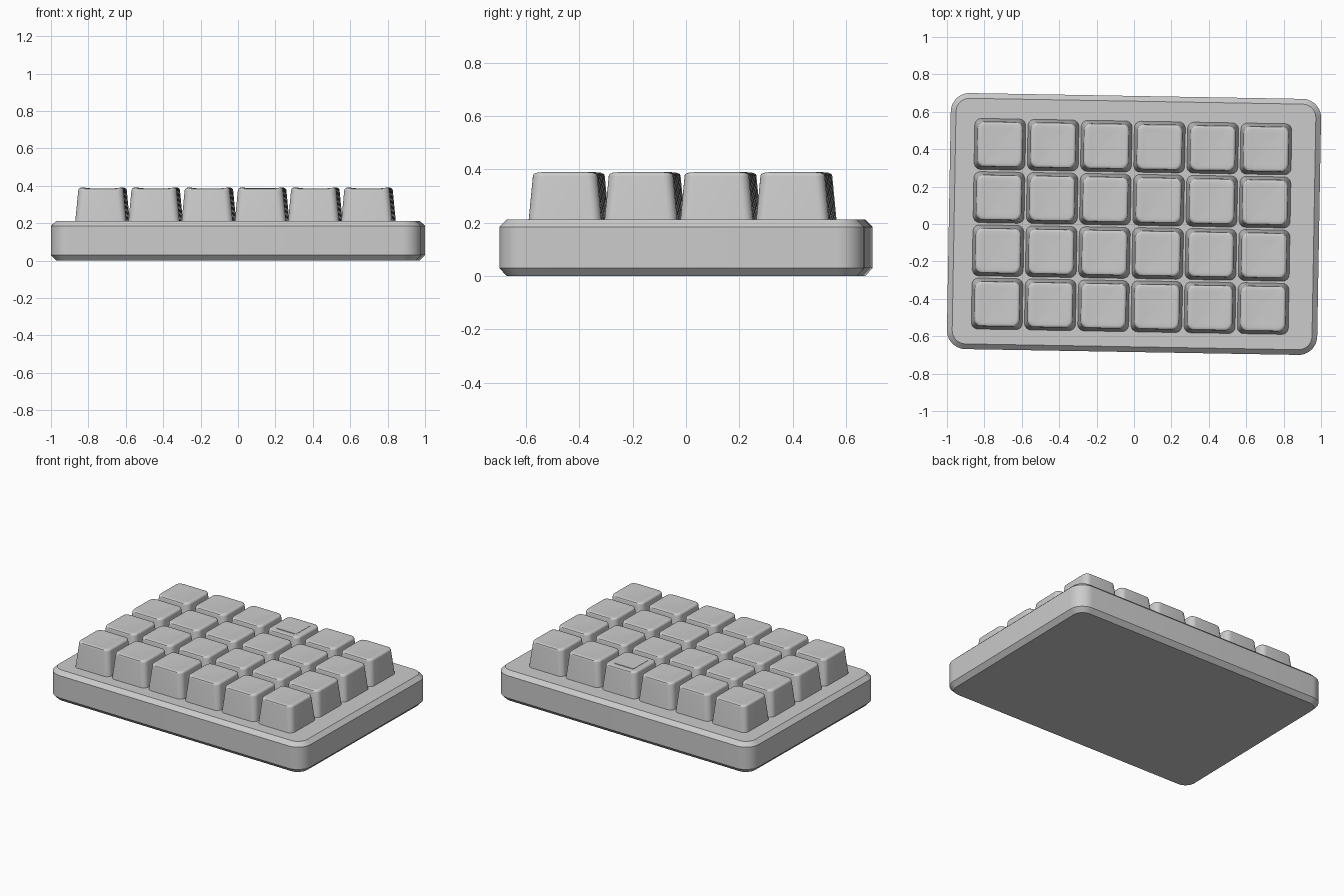
import bpy, bmesh, math
from mathutils import Matrix

if "Cube" in bpy.data.objects:
    bpy.data.objects.remove(bpy.data.objects["Cube"])

TURN = Matrix.Rotation(math.radians(-1), 4, 'Z')  # whole pad sits slightly askew


def rounded_rect(hx, hy, r, seg):
    pts = []
    for i, (sx, sy) in enumerate([(1, 1), (-1, 1), (-1, -1), (1, -1)]):
        for k in range(seg + 1):
            a = math.pi / 2 * (i + k / seg)
            pts.append((sx * (hx - r) + r * math.cos(a), sy * (hy - r) + r * math.sin(a)))
    return pts


def loft(name, rings, seg, dish=0.0, dish_half=1.0, dish_from=99):
    """rings: (half x, half y, corner radius, z), bottom to top, capped at both ends"""
    bm = bmesh.new()
    loops = []
    for i, (hx, hy, r, z) in enumerate(rings):
        loop = []
        for x, y in rounded_rect(hx, hy, r, seg):
            dz = dish * max(0, 1 - (x / dish_half) ** 2) if i >= dish_from else 0
            loop.append(bm.verts.new((x, y, z - dz)))
        loops.append(loop)
    for a, b in zip(loops, loops[1:]):
        n = len(a)
        for k in range(n):
            bm.faces.new((a[k], a[(k + 1) % n], b[(k + 1) % n], b[k]))
    bm.faces.new(loops[0][::-1])
    bm.faces.new(loops[-1])
    me = bpy.data.meshes.new(name)
    bm.to_mesh(me)
    bm.free()
    return me


def place(name, me, x=0, y=0):
    ob = bpy.data.objects.new(name, me)
    bpy.context.collection.objects.link(ob)
    ob.matrix_world = TURN @ Matrix.Translation((x, y, 0))
    return ob


def smooth(me, angle):
    me.shade_smooth()
    me.set_sharp_from_angle(angle=math.radians(angle))


# Chamfered case
W, H, R, C = 0.99, 0.6845, 0.10, 0.028
case = loft("case", [(W - C, H - C, R - C, 0), (W, H, R, 0.03),
                     (W, H, R, 0.185), (W - C, H - C, R - C, 0.212)], 10)
smooth(case, 25)
place("case", case)

# Keycap: tapered sides, rounded rim, scooped top
B, T, RIM, TOP = 0.137, 0.121, 0.016, 0.39
rings = [(B, B, 0.035, 0.205), (T, T, 0.038, TOP - RIM)]
for k in range(1, 6):
    a = math.pi / 2 * k / 5
    inset = RIM * (1 - math.cos(a))
    rings.append((T - inset, T - inset, 0.038 - inset * 0.5, TOP - RIM + RIM * math.sin(a)))
for s in (0.085, 0.06, 0.035, 0.012):
    rings.append((s, s, s * 0.28, TOP))
keycap = loft("keycap", rings, 6, dish=0.007, dish_half=T - RIM, dish_from=4)
smooth(keycap, 40)

# 6 x 4 grid of keys
PITCH, CX, CY = 0.2845, -0.013, -0.013
for row in range(4):
    for col in range(6):
        place(f"keycap_{row}_{col}", keycap,
              CX + (col - 2.5) * PITCH, CY + (row - 1.5) * PITCH)

# Thin blank inlay on one key of the back row
inlay = loft("key_inlay", [(0.077, 0.077, 0.006, 0.378), (0.077, 0.077, 0.006, 0.3885)], 3)
place("key_inlay", inlay, CX + 0.5 * PITCH, CY + 1.5 * PITCH)
